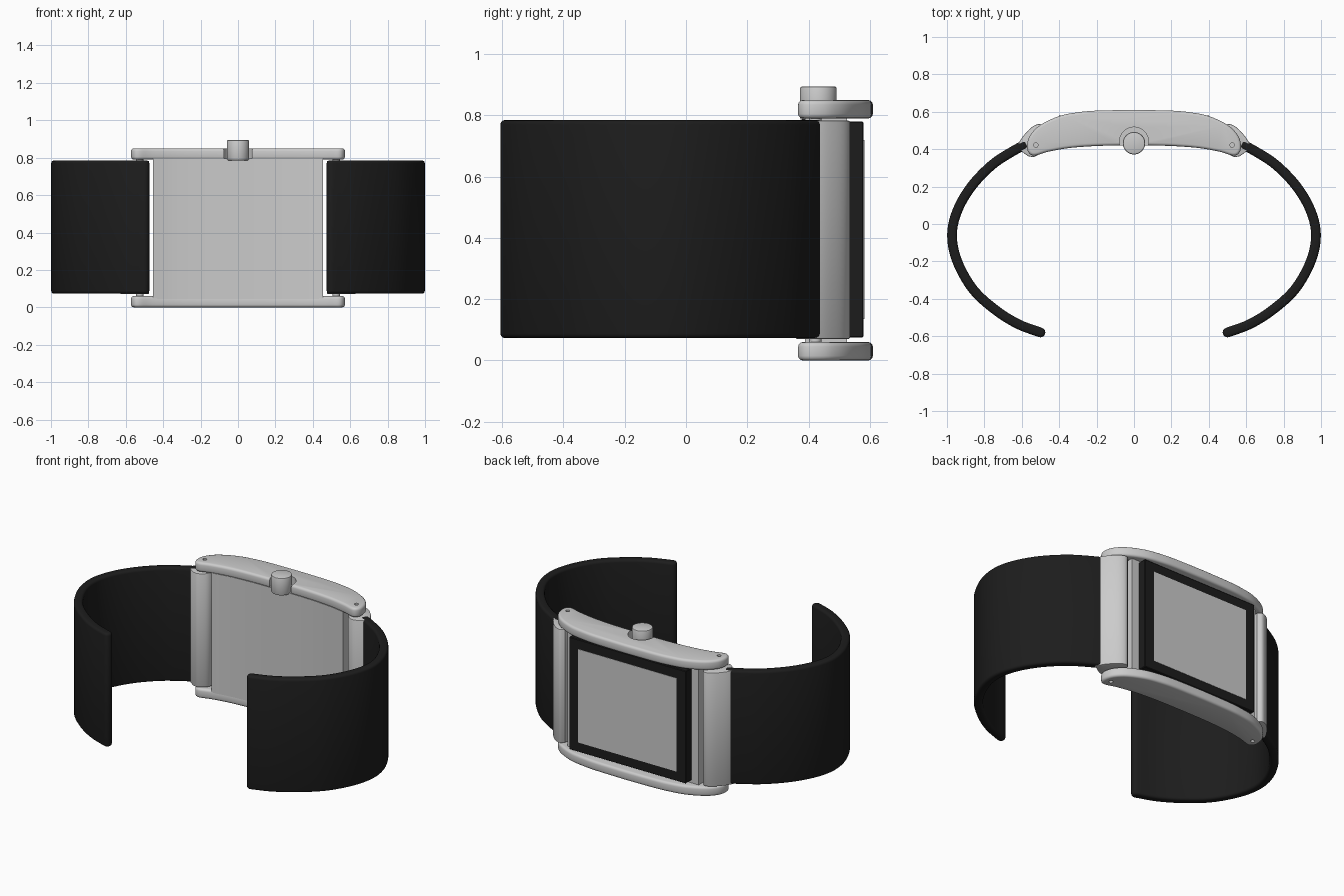
import bpy, bmesh, math
from mathutils import Vector

if "Cube" in bpy.data.objects:
    bpy.data.objects.remove(bpy.data.objects["Cube"])

black = bpy.data.materials.new("black_rubber")
black.diffuse_color = (0.012, 0.012, 0.012, 1)
black.use_nodes = True
black.node_tree.nodes["Principled BSDF"].inputs["Base Color"].default_value = black.diffuse_color


def finish(ob, bevel=0.0, segs=3, mat=None, cutters=()):
    """Apply cuts, bevel and smooth shading."""
    for c in cutters:
        m = ob.modifiers.new("cut", 'BOOLEAN')
        m.operation, m.solver, m.object = 'DIFFERENCE', 'EXACT', c
    if bevel:
        m = ob.modifiers.new("bevel", 'BEVEL')
        m.width, m.segments = bevel, segs
        m.limit_method, m.angle_limit = 'ANGLE', math.radians(50)
    if mat:
        ob.data.materials.append(mat)
    bpy.ops.object.select_all(action='DESELECT')
    ob.select_set(True)
    bpy.context.view_layer.objects.active = ob
    bpy.ops.object.convert(target='MESH')
    bpy.ops.object.shade_smooth_by_angle(angle=math.radians(35))
    return ob


def extrude(name, pts, z0, z1):
    """Closed xy outline pulled up from z0 to z1."""
    bm = bmesh.new()
    f = bm.faces.new([bm.verts.new((p[0], p[1], z0)) for p in pts])
    r = bmesh.ops.extrude_face_region(bm, geom=[f])
    bmesh.ops.translate(bm, vec=(0, 0, z1 - z0),
                        verts=[v for v in r["geom"] if isinstance(v, bmesh.types.BMVert)])
    bmesh.ops.recalc_face_normals(bm, faces=bm.faces)
    me = bpy.data.meshes.new(name)
    bm.to_mesh(me)
    bm.free()
    ob = bpy.data.objects.new(name, me)
    bpy.context.collection.objects.link(ob)
    return ob


def spline(pts, n=5):
    """Catmull-Rom curve through open points."""
    p = [Vector(q) for q in pts]
    p = [2 * p[0] - p[1]] + p + [2 * p[-1] - p[-2]]
    out = []
    for i in range(1, len(p) - 2):
        a, b, c, d = p[i - 1:i + 3]
        for k in range(n):
            t = k / n
            out.append(0.5 * (2 * b + (c - a) * t + (2 * a - 5 * b + 4 * c - d) * t * t
                              + (3 * b - a - 3 * c + d) * t ** 3))
    return out + [p[-2]]


def disc(x, y, r, n=32):
    return [(x + r * math.cos(2 * math.pi * i / n), y + r * math.sin(2 * math.pi * i / n))
            for i in range(n)]


def rect(x0, x1, y0, y1):
    return [(x0, y0), (x1, y0), (x1, y1), (x0, y1)]


def flip(pts, s):
    return [(s * p[0], p[1]) for p in pts]


def cutter(name, pts, z0, z1):
    ob = extrude(name, pts, z0, z1)
    ob.hide_render = True
    ob.hide_set(True)
    return ob


# curved case outline, half then mirrored
half = spline([(0, 0.61), (0.2, 0.606), (0.3, 0.597), (0.4, 0.577), (0.5, 0.53), (0.555, 0.475),
               (0.572, 0.42), (0.562, 0.38), (0.53, 0.366), (0.46, 0.386), (0.34, 0.407),
               (0.18, 0.418), (0, 0.42)])
outline = half + [Vector((-p.x, p.y)) for p in reversed(half[1:-1])]

# side rails with crown notch and pin holes
notch = cutter("crown_notch_cutter", disc(0, 0.44, 0.078), 0.795, 1.0)
for name, z0, z1, hole in (("lower_rail", 0, 0.06, (-0.1, 0.02)), ("upper_rail", 0.79, 0.85, (0.83, 1))):
    cuts = [cutter(name + "_hole_cutter", disc(s * 0.525, 0.422, 0.012, 16), *hole) for s in (-1, 1)]
    rail = finish(extrude(name, outline, z0, z1), 0.015)
    finish(rail, cutters=cuts + ([notch] if z0 else []))

# case body between the rails
back = spline([(0.455, 0.388), (0.34, 0.407), (0.18, 0.418), (0, 0.42)])
body = [(0.455, 0.525)] + back + [(-p.x, p.y) for p in reversed(back[:-1])] + [(-0.455, 0.525)]
finish(extrude("case_body", body, 0.045, 0.796))

# crown
finish(extrude("crown", disc(0, 0.432, 0.06, 40), 0.785, 0.895), 0.008, 2)

# display
finish(extrude("display_bezel", rect(-0.405, 0.405, 0.515, 0.58), 0.075, 0.78), 0.004, 1, black)
finish(extrude("display_panel", rect(-0.34, 0.34, 0.56, 0.582), 0.135, 0.72))

# strap path with rounded ends
path = spline([(0.57, 0.43), (0.65, 0.388), (0.76, 0.315), (0.87, 0.2), (0.945, 0.07), (0.973, -0.06),
               (0.945, -0.2), (0.86, -0.35), (0.74, -0.46), (0.62, -0.535), (0.5, -0.58)])
H = 0.026
tang = [(path[min(i + 1, len(path) - 1)] - path[max(i - 1, 0)]).normalized() for i in range(len(path))]
norm = [Vector((-t.y, t.x)) for t in tang]
cap = [path[-1] + H * (norm[-1] * math.cos(a) + tang[-1] * math.sin(a))
       for a in (math.pi * k / 8 for k in range(1, 8))]
strap = ([p + n * H for p, n in zip(path, norm)] + cap
         + [p - n * H for p, n in reversed(list(zip(path, norm)))])

# link that joins strap to case
link = spline([(0.478, 0.515), (0.505, 0.535), (0.55, 0.515), (0.6, 0.46), (0.632, 0.402)], 4) \
    + [Vector((0.605, 0.39))] + spline([(0.565, 0.362), (0.53, 0.36), (0.485, 0.395), (0.475, 0.45)], 4)

for side, s in (("left", -1), ("right", 1)):
    finish(extrude(side + "_strap", flip(strap, s), 0.073, 0.785), 0.015, 3, black)
    finish(extrude(side + "_strap_link", flip(link, s), 0.07, 0.783), 0.005, 2)
    finish(extrude(side + "_link_pin", disc(s * 0.525, 0.422, 0.02, 16), 0.04, 0.81))
